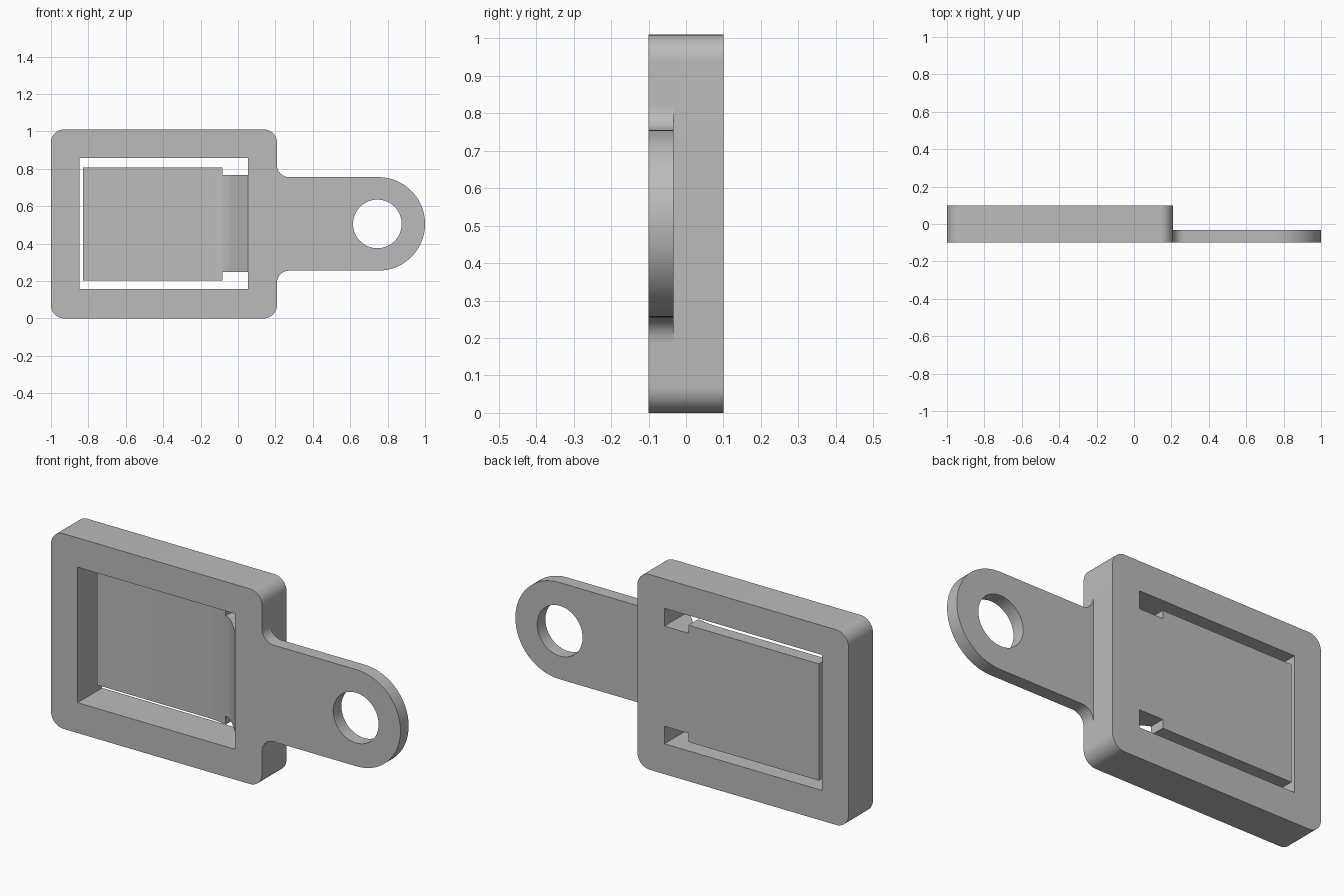
import bpy
import bmesh
from math import radians, cos, sin
from mathutils import Matrix

cube = bpy.data.objects.get("Cube")
if cube:
    bpy.data.objects.remove(cube, do_unlink=True)

grey = bpy.data.materials.new("plain grey")
grey.use_nodes = True
grey.diffuse_color = (0.5, 0.5, 0.5, 1)
grey.node_tree.nodes["Principled BSDF"].inputs["Base Color"].default_value = (0.5, 0.5, 0.5, 1)


def arc(cx, cy, r, start, end, steps=12):
    angles = [radians(start + (end - start) * i / steps) for i in range(steps + 1)]
    return [(cx + r * cos(a), cy + r * sin(a)) for a in angles]


def rectangle(x0, x1, y0, y1):
    return [(x0, y0), (x1, y0), (x1, y1), (x0, y1)]


def rounded(x0, x1, y0, y1, r):
    return (arc(x0 + r, y0 + r, r, 180, 270) + arc(x1 - r, y0 + r, r, 270, 360)
            + arc(x1 - r, y1 - r, r, 0, 90) + arc(x0 + r, y1 - r, r, 90, 180))


def prism(name, loops, low, high, upright):
    """Extrude filled outlines; inner loops become holes."""
    curve = bpy.data.curves.new(name, "CURVE")
    curve.dimensions = "2D"
    curve.fill_mode = "BOTH"
    curve.extrude = (high - low) / 2
    for points in loops:
        spline = curve.splines.new("POLY")
        spline.points.add(len(points) - 1)
        for p, (x, y) in zip(spline.points, points):
            p.co = (x, y, 0, 1)
        spline.use_cyclic_u = True
    temp = bpy.data.objects.new(name + "_outline", curve)
    bpy.context.collection.objects.link(temp)
    graph = bpy.context.evaluated_depsgraph_get()
    mesh = bpy.data.meshes.new_from_object(temp.evaluated_get(graph))
    bpy.data.objects.remove(temp, do_unlink=True)

    middle = (low + high) / 2
    if upright:
        place = Matrix.Translation((0, middle, 0)) @ Matrix.Rotation(radians(90), 4, "X")
    else:
        place = Matrix.Translation((0, 0, middle))
    mesh.transform(place)
    bm = bmesh.new()
    bm.from_mesh(mesh)
    bmesh.ops.remove_doubles(bm, verts=bm.verts, dist=0.0001)
    bmesh.ops.recalc_face_normals(bm, faces=bm.faces)
    bm.to_mesh(mesh)
    bm.free()
    mesh.materials.clear()
    mesh.materials.append(grey)
    obj = bpy.data.objects.new(name, mesh)
    bpy.context.collection.objects.link(obj)
    bpy.ops.object.select_all(action="DESELECT")
    obj.select_set(True)
    bpy.context.view_layer.objects.active = obj
    bpy.ops.object.shade_smooth_by_angle(angle=radians(30))
    return obj


FRONT, BACK, RIGHT, MID = -0.1, 0.1, 0.208, 0.505
TAB_BACK = -0.033

# Rounded frame with a rectangular window
prism("frame", [rounded(-1, RIGHT, 0, 2 * MID, 0.07),
                rectangle(-0.848, 0.053, 0.157, 0.858)], FRONT, BACK, True)

# Hanging tab with filleted root, round end and eyelet
half, fillet = 0.25, 0.065
tab = (arc(RIGHT + fillet, MID - half - fillet, fillet, 180, 90, 8)
       + arc(1 - half, MID, half, -90, 90, 40)
       + arc(RIGHT + fillet, MID + half + fillet, fillet, 270, 180, 8))
prism("hanging_tab", [tab, arc(0.745, MID, 0.13, 0, 354, 59)], FRONT, TAB_BACK, True)

# Clip panel, flush with the back, thickening towards its hinge
prism("clip_panel", [[(-0.83, BACK), (-0.83, 0.033), (-0.19, 0.033), (-0.135, 0.029),
                      (-0.083, 0.018), (-0.083, BACK)]], 0.203, 0.807, False)

# Narrower hinge sweeping forward into the frame
prism("hinge", [[(-0.083, BACK), (-0.083, 0.018), (-0.055, 0.005), (-0.025, -0.018),
                 (0.053, FRONT), (0.053, BACK)]], 0.248, 0.766, False)
